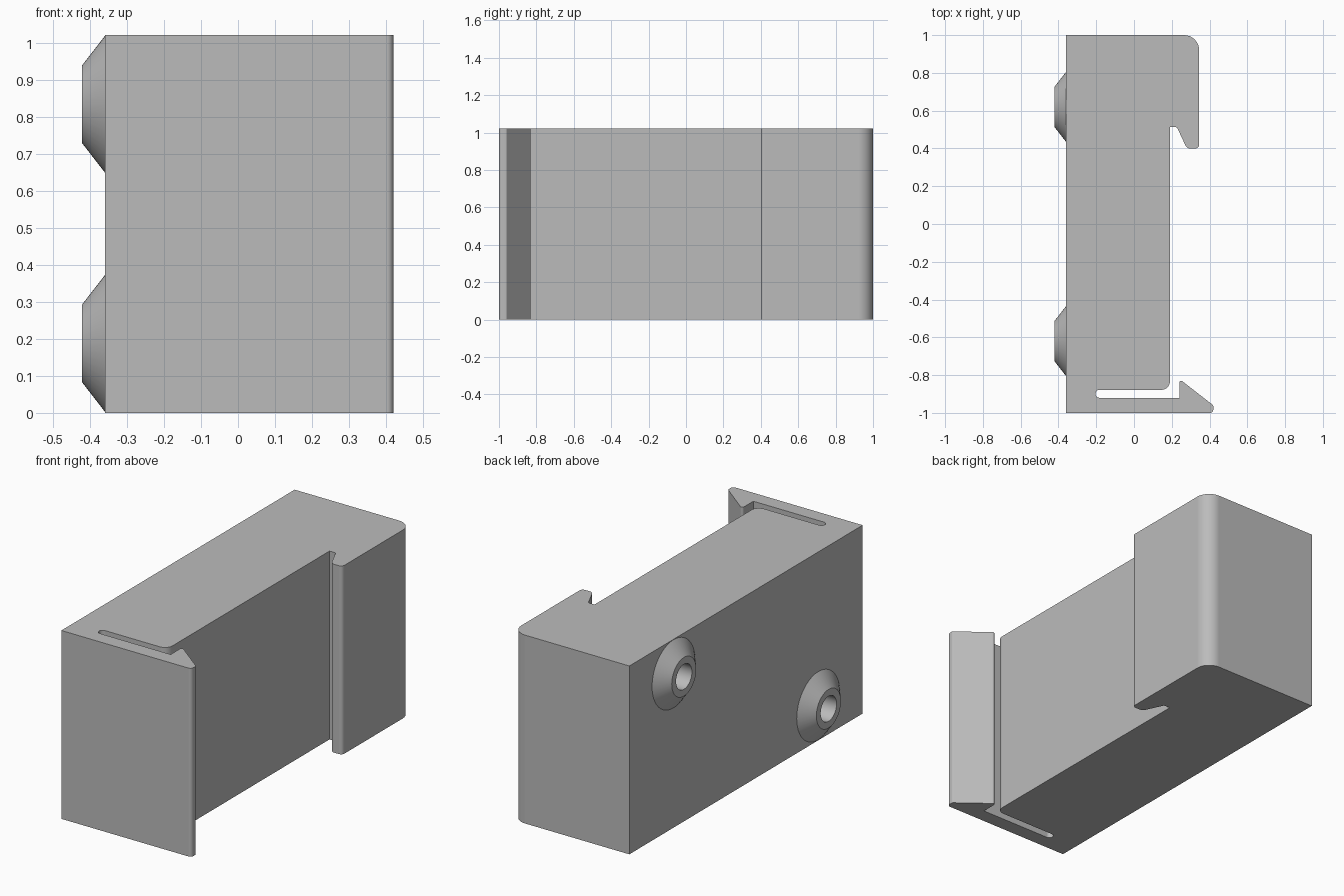
import bpy, bmesh, math
from mathutils import Vector, Matrix

if "Cube" in bpy.data.objects:
    bpy.data.objects.remove(bpy.data.objects["Cube"], do_unlink=True)

HEIGHT = 1.022
BACK_X = -0.36      # mounting face
BORE = 0.068

grey = bpy.data.materials.new("plain grey")
grey.use_nodes = True
colour = (0.5, 0.5, 0.5, 1)
grey.diffuse_color = colour
grey.node_tree.nodes["Principled BSDF"].inputs["Base Color"].default_value = colour


def finish(bm, name):
    bmesh.ops.recalc_face_normals(bm, faces=bm.faces)
    mesh = bpy.data.meshes.new(name)
    bm.to_mesh(mesh)
    bm.free()
    mesh.materials.append(grey)
    obj = bpy.data.objects.new(name, mesh)
    bpy.context.collection.objects.link(obj)
    return obj


def smooth(obj):
    bpy.ops.object.select_all(action='DESELECT')
    obj.select_set(True)
    bpy.context.view_layer.objects.active = obj
    bpy.ops.object.shade_smooth_by_angle(angle=math.radians(30))


def fillet(corners, steps=8):
    """Round each (x, y, radius) corner with a tangent arc."""
    out = []
    for i, (x, y, r) in enumerate(corners):
        p = Vector((x, y))
        if r == 0:
            out.append(p)
            continue
        a = (Vector(corners[i - 1][:2]) - p).normalized()
        b = (Vector(corners[(i + 1) % len(corners)][:2]) - p).normalized()
        half = a.angle(b) / 2
        centre = p + (a + b).normalized() * (r / math.sin(half))
        start = p + a * (r / math.tan(half)) - centre
        sweep = (p + b * (r / math.tan(half)) - centre).angle_signed(start)
        for k in range(steps + 1):
            out.append(centre + Matrix.Rotation(sweep * k / steps, 2) @ start)
    return out


# Clip body: outline with hooked end, slot and sprung catch
outline = fillet([
    (BACK_X, 1, 0), (0.345, 1, 0.08),
    (0.345, 0.4, 0.02), (0.28, 0.4, 0.025),           # hook tip
    (0.227, 0.513, 0.012), (0.19, 0.513, 0),
    (0.19, -0.878, 0.045),                            # inner wall into slot
    (-0.204, -0.878, 0.0205), (-0.204, -0.92, 0.0205),
    (0.24, -0.92, 0), (0.24, -0.82, 0.01),            # catch
    (0.42, -0.96, 0.012), (0.42, -1, 0.018),
    (BACK_X, -1, 0),
])
bm = bmesh.new()
cap = bm.faces.new([bm.verts.new((p.x, p.y, 0)) for p in outline])
side = bmesh.ops.extrude_face_region(bm, geom=[cap], use_keep_orig=True)
top = [g for g in side["geom"] if isinstance(g, bmesh.types.BMVert)]
bmesh.ops.translate(bm, verts=top, vec=(0, 0, HEIGHT))
body = finish(bm, "clip_body")

# Two conical bosses with bores, diagonally placed on the mounting face
for label, y, z in (("upper", 0.62, 0.835), ("lower", -0.62, 0.188)):
    bm = bmesh.new()
    section = [(BACK_X, 0.185), (-0.422, 0.105), (-0.422, BORE), (BACK_X, BORE)]
    verts = [bm.verts.new((x, y, z + r)) for x, r in section]
    edges = [bm.edges.new((verts[i], verts[i + 1])) for i in range(3)]
    bmesh.ops.spin(bm, geom=verts + edges, cent=(0, y, z), axis=(1, 0, 0),
                   angle=math.tau, steps=48)
    bmesh.ops.remove_doubles(bm, verts=bm.verts, dist=0.0001)
    smooth(finish(bm, label + "_boss"))

    bm = bmesh.new()
    bmesh.ops.create_cone(bm, cap_ends=True, segments=48, radius1=BORE, radius2=BORE,
                          depth=0.4,
                          matrix=Matrix.Translation((BACK_X + 0.15, y, z))
                          @ Matrix.Rotation(math.pi / 2, 4, 'Y'))
    cutter = finish(bm, label + "_bore_cutter")
    cutter.hide_render = True
    cutter.hide_set(True)
    cut = body.modifiers.new(label + " bore", 'BOOLEAN')
    cut.operation = 'DIFFERENCE'
    cut.solver = 'EXACT'
    cut.object = cutter

# Apply the bores, then shade so that flat faces stay flat
bpy.context.view_layer.objects.active = body
body.select_set(True)
for name in [m.name for m in body.modifiers]:
    bpy.ops.object.modifier_apply(modifier=name)
smooth(body)
weighted = body.modifiers.new("flat faces", 'WEIGHTED_NORMAL')
weighted.keep_sharp = True
